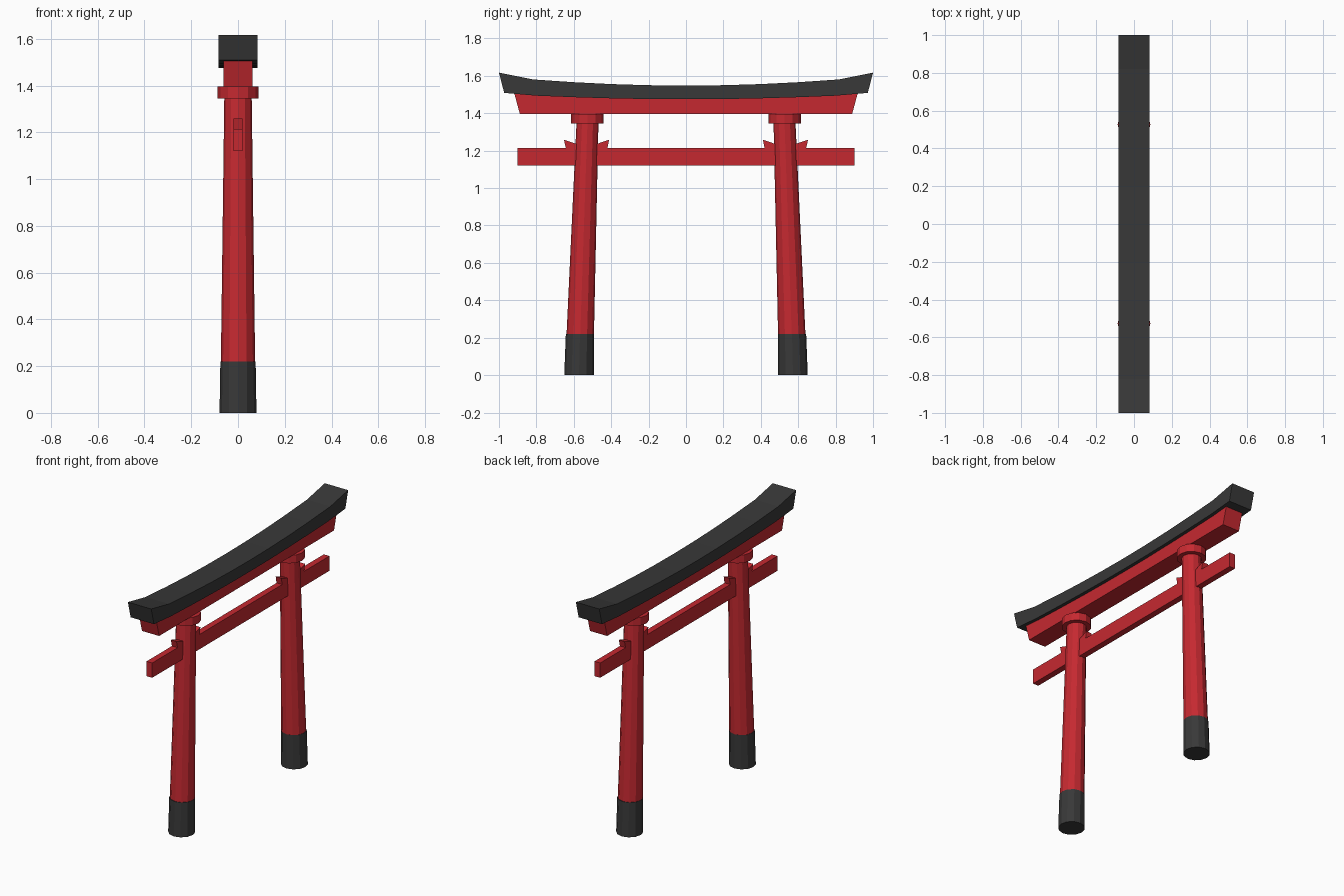
import bpy, bmesh, math

if "Cube" in bpy.data.objects:
    bpy.data.objects.remove(bpy.data.objects["Cube"])


def material(name, color):
    m = bpy.data.materials.new(name)
    m.diffuse_color = color
    m.use_nodes = True
    m.node_tree.nodes["Principled BSDF"].inputs["Base Color"].default_value = m.diffuse_color
    return m


RED = material("red_paint", (0.56, 0.022, 0.03, 1))
BLACK = material("black_paint", (0.04, 0.04, 0.04, 1))
SIDES = 12


def finish(name, bm, mat, mirror):
    bmesh.ops.recalc_face_normals(bm, faces=bm.faces)
    me = bpy.data.meshes.new(name)
    bm.to_mesh(me)
    bm.free()
    me.materials.append(mat)
    ob = bpy.data.objects.new(name, me)
    bpy.context.collection.objects.link(ob)
    if mirror:
        mod = ob.modifiers.new("mirror", 'MIRROR')
        mod.use_axis = (False, True, False)
        mod.use_mirror_merge = False
    return ob


def column(name, z0, z1, r0, r1, y0, y1, mat):
    """Leaning tapered column with level ends, mirrored across y."""
    bm = bmesh.new()
    rings = []
    for z, r, y in ((z0, r0, y0), (z1, r1, y1)):
        rings.append([bm.verts.new((r * math.cos(a), y + r * math.sin(a), z))
                      for a in (2 * math.pi * i / SIDES for i in range(SIDES))])
    lo, hi = rings
    for i in range(SIDES):
        j = (i + 1) % SIDES
        bm.faces.new((lo[i], lo[j], hi[j], hi[i]))
    bm.faces.new(lo[::-1])
    bm.faces.new(hi)
    return finish(name, bm, mat, True)


def beam(name, top, bottom, half, mat, mirror=False):
    """Strip of matching top/bottom (y, z) points, given depth along x."""
    bm = bmesh.new()
    rows = [[bm.verts.new((x, y, z)) for x, (y, z) in
             ((-half, b), (half, b), (half, t), (-half, t))]
            for t, b in zip(top, bottom)]
    for a, b in zip(rows, rows[1:]):
        for i in range(4):
            j = (i + 1) % 4
            bm.faces.new((a[i], a[j], b[j], b[i]))
    bm.faces.new(rows[0])
    bm.faces.new(rows[-1])
    return finish(name, bm, mat, mirror)


def both_ways(points):
    return [(-y, z) for y, z in points[:0:-1]] + points


# Pillars, dark footings and collars
column("pillar", 0.20, 1.40, 0.0735, 0.058, 0.566, 0.525, RED)
column("pillar_footing", 0.0, 0.22, 0.079, 0.0755, 0.572, 0.567, BLACK)
column("pillar_collar", 1.345, 1.396, 0.087, 0.087, 0.527, 0.527, RED)

# Straight tie beam through both pillars
beam("tie_beam", [(-0.9, 1.215), (0.9, 1.215)], [(-0.9, 1.12), (0.9, 1.12)], 0.02, RED)

# Slanted wedges on each side of the pillars
beam("outer_wedge", [(0.56, 1.228), (0.653, 1.259)], [(0.56, 1.205), (0.64, 1.205)], 0.02, RED, True)
beam("inner_wedge", [(0.50, 1.228), (0.411, 1.259)], [(0.50, 1.205), (0.422, 1.205)], 0.02, RED, True)

# Upper lintel, its top following the curve of the cap
beam("lintel",
     both_ways([(0, 1.48), (0.4, 1.485), (0.65, 1.493), (0.918, 1.507)]),
     both_ways([(0, 1.395), (0.4, 1.395), (0.65, 1.395), (0.888, 1.395)]), 0.061, RED)

# Upswept cap beam
beam("cap_beam",
     both_ways([(0, 1.548), (0.2, 1.55), (0.4, 1.556), (0.6, 1.566), (0.82, 1.581), (1.0, 1.617)]),
     both_ways([(0, 1.475), (0.2, 1.476), (0.4, 1.480), (0.6, 1.486), (0.8, 1.494), (0.972, 1.509)]),
     0.083, BLACK)
